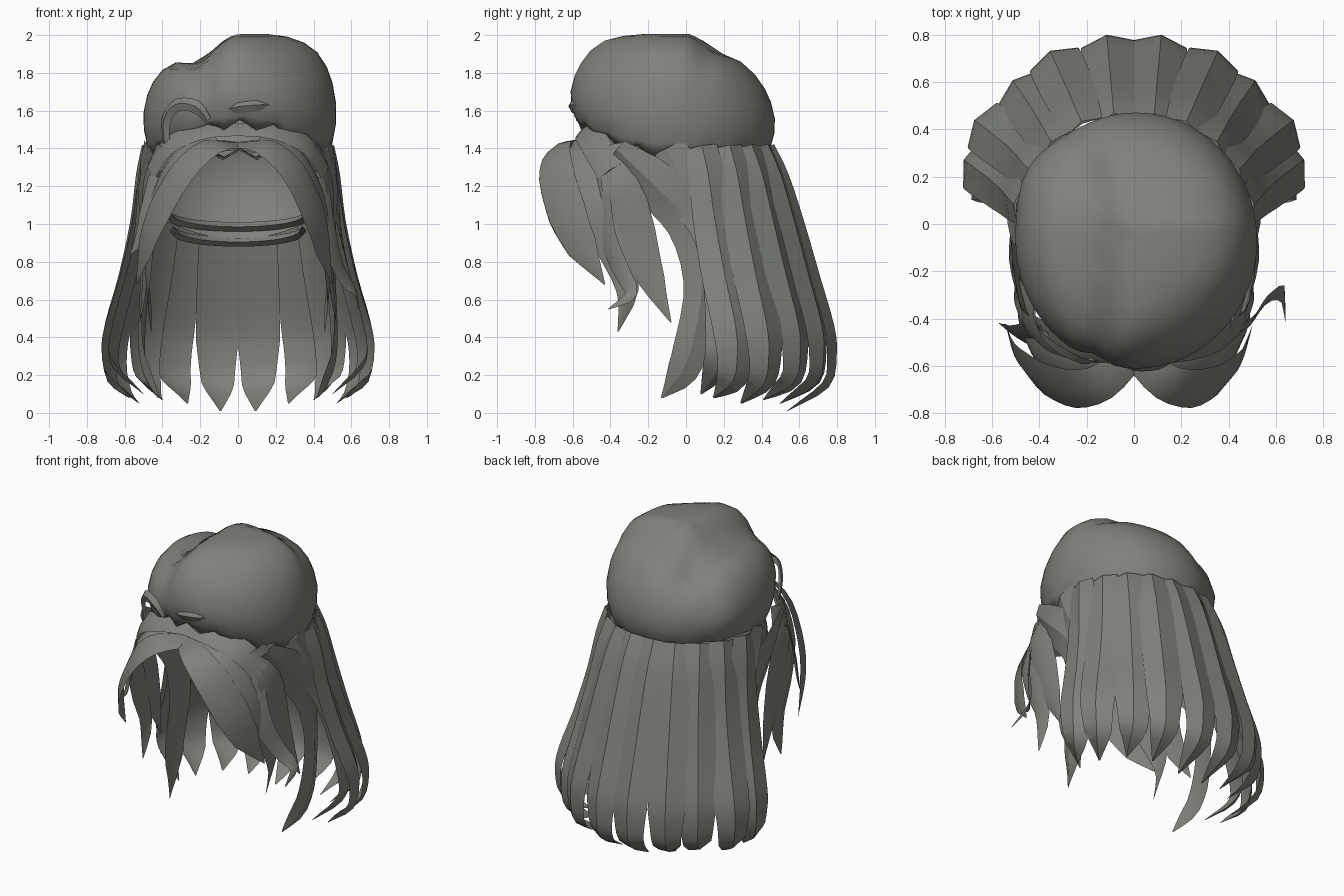
import bpy, math
from mathutils import Vector
from math import sin, cos, pi, exp, asin

mat = bpy.data.materials.new("ash_grey")
mat.diffuse_color = (0.215, 0.222, 0.195, 1)


def make(name, verts, faces):
    me = bpy.data.meshes.new(name)
    me.from_pydata([tuple(v) for v in verts], [], faces)
    me.materials.append(mat)
    ob = bpy.data.objects.new(name, me)
    bpy.context.collection.objects.link(ob)
    return ob


def grid_faces(rows, n):
    return [(r * n + i, r * n + (i + 1) % n, (r + 1) * n + (i + 1) % n, (r + 1) * n + i)
            for r in range(rows - 1) for i in range(n)]


def spline(pts, sub=3):
    """Catmull-Rom resampling of a short path."""
    p = [Vector(q) for q in pts]
    p = [2 * p[0] - p[1]] + p + [2 * p[-1] - p[-2]]
    out = []
    for i in range(1, len(p) - 2):
        a, b, c, d = p[i - 1:i + 3]
        for k in range(sub):
            t = k / sub
            out.append(0.5 * (2 * b + (c - a) * t + (2 * a - 5 * b + 4 * c - d) * t * t
                              + (3 * b - a - 3 * c + d) * t ** 3))
    return out + [p[-2]]


def sample(vals, t):
    f = t * (len(vals) - 1)
    i = min(int(f), len(vals) - 2)
    return vals[i] + (vals[i + 1] - vals[i]) * (f - i)


def lock(name, pts, widths, centre=None, ridge=0.35, sx=1):
    """Tapered lock folded into a thin V, facing away from a centre (or the z axis)."""
    path = spline([(x * sx, y, z) for x, y, z in pts])
    n = len(path)
    verts = []
    for i, p in enumerate(path):
        tan = (path[min(i + 1, n - 1)] - path[max(i - 1, 0)]).normalized()
        out = p - Vector(centre) if centre else Vector((p.x, p.y, 0))
        side = tan.cross(out).normalized()
        out = side.cross(tan).normalized()
        w = max(sample(widths, i / (n - 1)), 0.002)
        verts += [p - side * w, p + out * w * ridge, p + side * w, p + out * w * (ridge - 0.15)]
    faces = grid_faces(n, 4) + [(3, 2, 1, 0), tuple(range(4 * n - 4, 4 * n))]
    return make(name, verts, faces)


# Beret: two-lobed dome with a crease left of the middle and a lump at the left rear
def crown_top(x, y):
    s = min(max((x + 0.26) / 0.28, 0), 1)
    s = s * s * (3 - 2 * s)
    z = 1.895 + 0.11 * s - 0.045 * exp(-((x + 0.2) / 0.08) ** 2)
    z -= 0.4 * s * max(0, y - 0.02) + 0.12 * (1 - s) * max(0, y)
    z -= 0.03 * exp(-((y - 0.17 + 0.2 * x) / 0.06) ** 2)
    return z - 0.45 * max(0, 0.59 * x - 0.81 * y - 0.38)


N = 64
profile = [(0.86, 0.03), (0.93, 0.0), (0.98, 0.1), (1.015, 0.25), (1.02, 0.42), (0.98, 0.6), (0.92, 0.73),
           (0.82, 0.85), (0.68, 0.93), (0.5, 0.98), (0.3, 1.0), (0.12, 1.0), (0.005, 1.0)]
verts = []
for f, h in profile:
    for i in range(N):
        a = 2 * pi * i / N
        front = max(0, -sin(a))
        pinch = 1 - 0.05 * exp(-((a - 1.5 * pi + 0.36) / 0.12) ** 2)
        pinch += 0.06 * exp(-((a - 0.82 * pi) / 0.3) ** 2 - ((h - 0.4) / 0.3) ** 2)
        x = 0.5 * f * pinch * cos(a) + 0.01
        y = -0.07 + 0.53 * f * pinch * sin(a)
        rim = 1.365 + 0.16 * front ** 2
        if h < 0.05:
            rim += 0.025 * cos(a * 16)
        verts.append((x, y, rim + (crown_top(x, y) - rim) * h))
beret = make("beret", verts, grid_faces(len(profile), N) + [tuple(range(len(verts) - N, len(verts)))])

# Scalp shell under the beret, low at the nape and open over the face
verts, R = [], 12
for r in range(R):
    for i in range(N):
        a = 2 * pi * i / N
        c = sin(a)
        zb = 1.12 - 0.2 * c if c > 0 else 1.12 - 0.28 * c
        p0 = asin((zb - 1.25) / 0.5)
        p = p0 + (pi / 2 - 0.01 - p0) * r / (R - 1)
        verts.append((0.5 * cos(p) * cos(a), -0.02 + 0.475 * cos(p) * c, 1.25 + 0.5 * sin(p)))
make("scalp", verts, grid_faces(R, N))

# Nape bands along the lower edge of the scalp
for k, (z, rx) in enumerate([(0.985, 0.36), (0.905, 0.34)]):
    verts, M = [], 20
    for i in range(M + 1):
        a = pi * i / M
        lift = 0.06 * (1 - sin(a))
        x, y = rx * cos(a), 0.02 + 0.34 * sin(a)
        verts += [(x, y, z + lift - 0.025), (x * 0.96, y - 0.03, z + lift),
                  (x, y, z + lift + 0.025), (x * 1.06, y + 0.03, z + lift)]
    make("nape_band_%d" % k, verts, grid_faces(M + 1, 4))

# Long back locks: straight fall, flare, then an inward curl (fractions for back and for side)
fall = [(1.41, 0.0, 0.0), (1.25, 0.22, 0.13), (1.0, 0.46, 0.26), (0.7, 0.72, 0.56), (0.45, 0.94, 0.9),
        (0.3, 0.99, 1.0), (0.15, 0.9, 0.9)]
back = [((0.08, 0.44), (0.11, 0.765), 0.01, 0), ((0.21, 0.41), (0.34, 0.70), 0.05, 0.1),
        ((0.33, 0.33), (0.49, 0.58), 0.07, 0.4), ((0.42, 0.22), (0.645, 0.42), 0.05, 0.8),
        ((0.48, 0.08), (0.685, 0.26), 0.08, 1)]
long_w = [0.085, 0.098, 0.108, 0.115, 0.118, 0.115, 0.1, 0.085, 0.004]
for sx, tag in ((1, "right"), (-1, "left")):
    for k, (r, b, zt, m) in enumerate(back):
        dx, dy = b[0] - r[0], b[1] - r[1]
        pts = []
        for z, fb, fs in fall:
            f = fb + (fs - fb) * m
            pts.append((r[0] + dx * f, r[1] + dy * (f + fb) / 2, z + zt * 0.3 * (1.41 - z)))
        pts.append((r[0] + dx * 0.45, r[1] + dy * 0.2 + 0.03, zt))
        lock("back_lock_%d_%s" % (k, tag), pts, long_w, sx=sx)

    # Side locks sweeping back from the temples, then down
    lock("temple_lock_" + tag,
         [(0.46, -0.36, 1.4), (0.49, -0.15, 1.2), (0.485, 0.01, 1.0), (0.49, 0.08, 0.7),
          (0.5, 0.04, 0.4), (0.48, -0.02, 0.22), (0.42, -0.13, 0.08)],
         [0.06, 0.13, 0.12, 0.1, 0.09, 0.095, 0.08, 0.004], ridge=0.3, sx=sx)
    lock("ear_lock_" + tag,
         [(0.475, -0.1, 1.4), (0.495, 0.0, 1.2), (0.51, 0.12, 1.0), (0.56, 0.18, 0.75),
          (0.65, 0.2, 0.4), (0.64, 0.17, 0.25), (0.5, 0.08, 0.1)],
         [0.1, 0.13, 0.12, 0.1, 0.1, 0.1, 0.08, 0.004], ridge=0.3, sx=sx)

    # Curtain fringe parted at the middle, the left one flaring wider
    e = 0.04 if sx < 0 else 0.0
    lock("curtain_" + tag,
         [(-0.01, -0.54, 1.42), (0.14, -0.67, 1.41), (0.29, -0.69, 1.28), (0.4 + e / 2, -0.63, 1.06),
          (0.45 + e, -0.55, 0.88), (0.5 + e, -0.43, 0.68)],
         [0.06, 0.085, 0.11, 0.115, 0.09, 0.003], centre=(0, -0.25, 0.75), ridge=0.2, sx=sx)
    lock("fringe_root_" + tag,
         [(-0.02, -0.53, 1.5), (0.18, -0.54, 1.49), (0.36, -0.48, 1.42), (0.46, -0.4, 1.28)],
         [0.05, 0.06, 0.08, 0.08], centre=(0, -0.1, 1.0), ridge=0.2, sx=sx)
    lock("cheek_wisp_" + tag,
         [(0.12, -0.54, 1.46), (0.31, -0.55, 1.37), (0.43, -0.48, 1.15), (0.465, -0.39, 0.9),
          (0.47, -0.31, 0.65), (0.46, -0.36, 0.43)],
         [0.06, 0.08, 0.11, 0.1, 0.06, 0.003], centre=(0, -0.35, 1.0), ridge=0.25, sx=sx)
    lock("ear_wisp_" + tag,
         [(0.41, -0.38, 1.42), (0.475, -0.34, 1.22), (0.48, -0.26, 0.95), (0.49, -0.18, 0.7),
          (0.52, -0.08, 0.48)],
         [0.07, 0.11, 0.1, 0.07, 0.003], centre=(0, -0.25, 1.0), ridge=0.25, sx=sx)

# Loose flicks that differ from side to side
lock("flick_right", [(0.43, -0.45, 1.25), (0.48, -0.42, 0.95), (0.54, -0.34, 0.75), (0.62, -0.29, 0.63),
                     (0.64, -0.41, 0.55)], [0.06, 0.06, 0.05, 0.035, 0.003], ridge=0.25)
lock("flick_left", [(-0.43, -0.46, 1.25), (-0.48, -0.47, 1.05), (-0.52, -0.45, 0.92), (-0.57, -0.42, 0.84)],
     [0.06, 0.06, 0.04, 0.003], ridge=0.25)

# Folds of cloth at the front of the beret
lock("front_fold", [(-0.08, -0.575, 1.6), (0.0, -0.6, 1.62), (0.1, -0.595, 1.63), (0.19, -0.565, 1.63)],
     [0.004, 0.035, 0.035, 0.004], centre=(0, 0, 1.6), ridge=0.6)
lock("left_fold", [(-0.16, -0.57, 1.55), (-0.22, -0.57, 1.62), (-0.32, -0.52, 1.63), (-0.38, -0.46, 1.55),
                   (-0.38, -0.44, 1.42)], [0.02, 0.035, 0.035, 0.035, 0.02], centre=(0, 0, 1.5), ridge=0.6)

# Smooth shading with sharp creases on the hair, fully smooth cloth
for ob in bpy.data.objects:
    ob.select_set(ob != beret)
    if ob != beret:
        bpy.context.view_layer.objects.active = ob
bpy.ops.object.shade_smooth_by_angle(angle=math.radians(32))
beret.data.polygons.foreach_set("use_smooth", [True] * len(beret.data.polygons))
